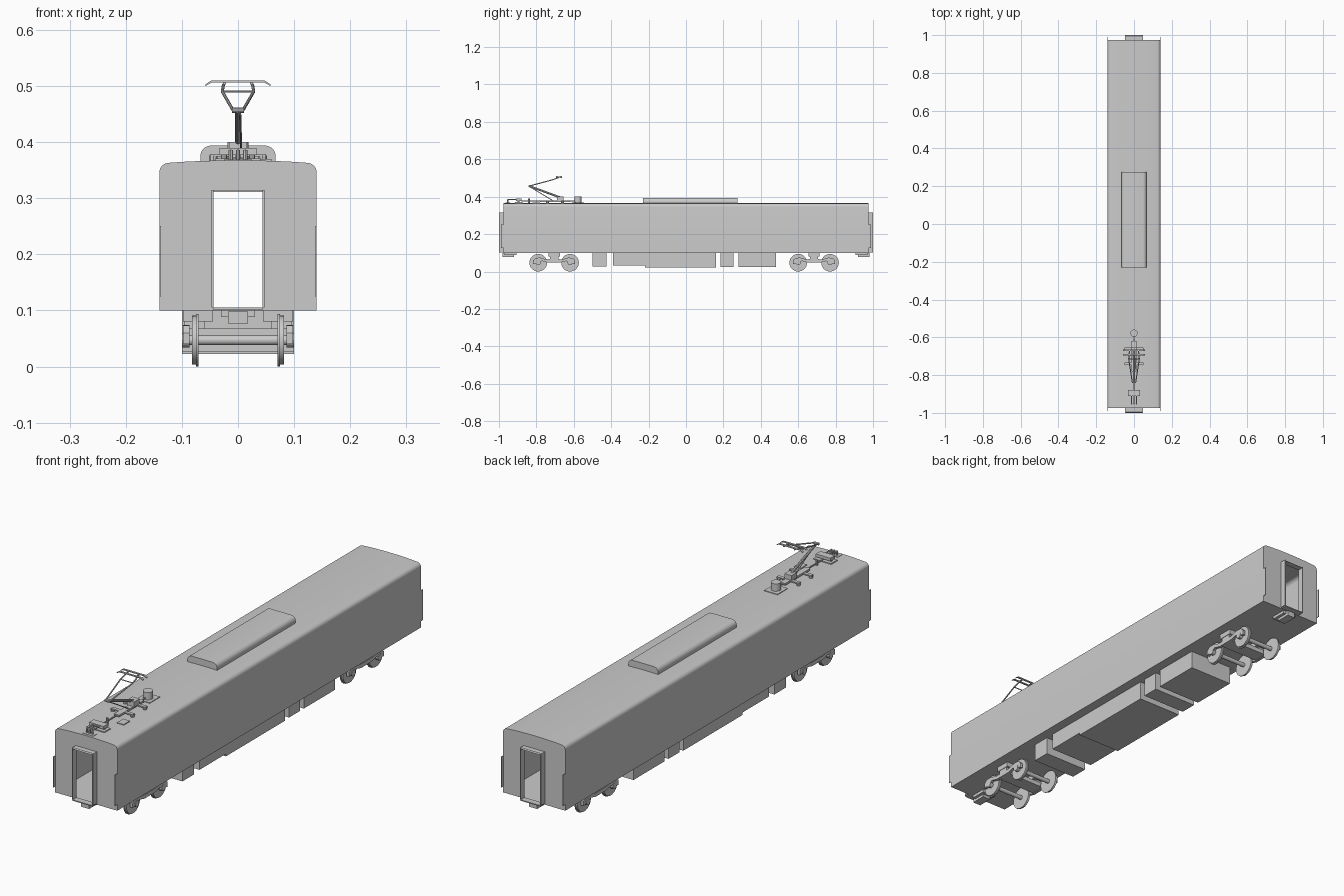
import bpy, bmesh, math
from mathutils import Vector

if "Cube" in bpy.data.objects:
    bpy.data.objects.remove(bpy.data.objects["Cube"])


def finish(name, bm, fix=True):
    if fix:
        bmesh.ops.recalc_face_normals(bm, faces=bm.faces)
    me = bpy.data.meshes.new(name)
    bm.to_mesh(me)
    bm.free()
    me.shade_smooth()
    me.set_sharp_from_angle(angle=math.radians(30))
    ob = bpy.data.objects.new(name, me)
    bpy.context.collection.objects.link(ob)
    return ob


def place(axis, t, p):
    # axis y: profile is (x, z); axis x: profile is (y, z)
    return (p[0], t, p[1]) if axis == 'y' else (t, p[0], p[1])


def extrude(name, pts, axis, a, b, caps=True):
    bm = bmesh.new()
    A = [bm.verts.new(place(axis, a, p)) for p in pts]
    B = [bm.verts.new(place(axis, b, p)) for p in pts]
    n = len(pts)
    for i in range(n):
        j = (i + 1) % n
        bm.faces.new((A[i], A[j], B[j], B[i]))
    if caps:
        bm.faces.new(A)
        bm.faces.new(B)
    return finish(name, bm)


def box(name, x0, x1, y0, y1, z0, z1):
    return extrude(name, [(x0, z0), (x1, z0), (x1, z1), (x0, z1)], 'y', y0, y1)


def rod(name, p, q, r, seg=10):
    p, q = Vector(p), Vector(q)
    bm = bmesh.new()
    bmesh.ops.create_cone(bm, cap_ends=True, segments=seg, radius1=r, radius2=r, depth=(q - p).length)
    rot = (q - p).to_track_quat('Z', 'Y').to_matrix().to_4x4()
    bmesh.ops.transform(bm, matrix=rot, verts=bm.verts)
    bmesh.ops.translate(bm, vec=(p + q) / 2, verts=bm.verts)
    return finish(name, bm)


# Car body: hollow shell with a doorway through both ends
W, L = 0.14, 0.975
half = [(W, 0.1)]
for i in range(7):
    a = math.radians(85) * i / 6
    half.append((W - 0.017 + 0.017 * math.cos(a), 0.346 + 0.017 * math.sin(a)))
half += [(x, 0.3675 - 0.0043 * (x / 0.124) ** 2) for x in (0.10, 0.07, 0.035)]
profile = half + [(0, 0.3675)] + [(-x, z) for x, z in reversed(half)]
D, DB, DT = 0.0435, 0.105, 0.311
door = [(-D, DB), (D, DB), (D, DT), (-D, DT)]

bm = bmesh.new()
rings = []
for y in (-L, L):
    outer = [bm.verts.new((x, y, z)) for x, z in profile]
    inner = [bm.verts.new((x, y, z)) for x, z in door]
    edges = [bm.edges.new((loop[i - 1], loop[i])) for loop in (outer, inner) for i in range(len(loop))]
    bmesh.ops.triangle_fill(bm, edges=edges, use_beauty=True)
    rings.append(outer)
for i in range(len(profile)):
    bm.faces.new((rings[0][i - 1], rings[0][i], rings[1][i], rings[1][i - 1]))
finish("car_body", bm)

# Rounded roof cooling unit
unit = [(0.067, 0.36)]
for i in range(6):
    a = math.radians(90) * i / 5
    unit.append((0.047 + 0.02 * math.cos(a), 0.376 + 0.018 * math.sin(a)))
extrude("roof_cooling_unit", unit + [(-x, z) for x, z in reversed(unit)], 'y', -0.23, 0.275)

# End fittings: gangway frame, corner guards, coupler
for s, end in ((-1, "front"), (1, "rear")):
    t = 0.004
    for sx in (-1, 1):
        box(end + "_gangway_side", *sorted((sx * D, sx * (D + t))), *sorted((s * L, s)), DB, DT + t)
        g = sorted((sx * 0.1375, sx * 0.14))
        box(end + "_corner_guard", *g, *sorted((s * L, s * 0.989)), 0.125, 0.25)
    # top hood slopes back towards the wall
    hood = [(s * L, DT), (s, DT), (s * 0.996, DT + t), (s * L, DT + t)]
    extrude(end + "_gangway_top", hood, 'x', -D, D)
    box(end + "_gangway_sill", -D, D, *sorted((s * L, s)), DB - 0.004, DB)
    box(end + "_coupler_pocket", -0.03, 0.03, *sorted((s * 0.905, s * 0.97)), 0.088, 0.1)
    box(end + "_coupler_head", -0.018, 0.018, *sorted((s * 0.92, s * 0.982)), 0.077, 0.098)

# Underfloor equipment boxes
for y0, y1, z in ((-0.5, -0.425, 0.027), (-0.39, -0.22, 0.032), (-0.22, 0.16, 0.022),
                  (0.185, 0.255, 0.025), (0.28, 0.48, 0.025)):
    box("underfloor_box", -0.1, 0.1, y0, y1, z, 0.1)

# Bogies
side = [(0.112, 0.04), (0.112, 0.06), (0.098, 0.073), (0.075, 0.074), (0.04, 0.064)]
low = [(0.035, 0.048), (0.065, 0.056), (0.085, 0.045)]
for c in (-0.705, 0.685):
    for dy in (-0.085, 0.085):
        y = c + dy
        rod("axle", (-0.098, y, 0.047), (0.098, y, 0.047), 0.009, 14)
        for s in (-1, 1):
            rod("wheel_tread", (s * 0.072, y, 0.047), (s * 0.082, y, 0.047), 0.0435, 32)
            rod("wheel_flange", (s * 0.0705, y, 0.047), (s * 0.0745, y, 0.047), 0.047, 32)
            rod("axle_box", (s * 0.086, y, 0.047), (s * 0.1, y, 0.047), 0.013, 12)
    ring = [(c - y, z) for y, z in side] + [(c + y, z) for y, z in reversed(side)]
    ring += [(c + y, z) for y, z in reversed(low)] + [(c - y, z) for y, z in low]
    for s in (-1, 1):
        extrude("bogie_side_frame", ring, 'x', s * 0.086, s * 0.098)
        box("bogie_spring_mount", *sorted((s * 0.045, s * 0.098)), c - 0.03, c + 0.03, 0.08, 0.1)
        box("bogie_spring", *sorted((s * 0.06, s * 0.096)), c - 0.022, c + 0.022, 0.06, 0.08)
    box("bogie_bolster", -0.09, 0.09, c - 0.03, c + 0.03, 0.05, 0.068)

# Pantograph base frame and insulators
for y in (-0.74, -0.66):
    box("pantograph_foot_beam", -0.05, 0.05, y - 0.007, y + 0.007, 0.374, 0.379)
    for s in (-1, 1):
        rod("pantograph_insulator", (s * 0.044, y, 0.362), (s * 0.044, y, 0.376), 0.008)
box("pantograph_base", -0.012, 0.012, -0.78, -0.62, 0.372, 0.38)
box("pantograph_hinge", -0.016, 0.016, -0.69, -0.655, 0.378, 0.4)

# Pantograph arms
elbow, top = (0, -0.838, 0.457), -0.68
rod("pantograph_lower_arm", (0, -0.67, 0.395), elbow, 0.0055)
rod("pantograph_control_rod", (0.006, -0.71, 0.378), (0.004, -0.83, 0.45), 0.002, 6)
rod("pantograph_elbow", (-0.011, -0.838, 0.457), (0.011, -0.838, 0.457), 0.005)
for s in (-1, 1):
    rod("pantograph_upper_arm", (s * 0.009, -0.838, 0.457), (s * 0.028, -0.715, 0.49), 0.0028, 8)
    rod("pantograph_upper_arm_tip", (s * 0.028, -0.715, 0.49), (s * 0.026, top, 0.502), 0.0028, 8)
    rod("pantograph_head_link", (s * 0.024, top - 0.012, 0.505), (s * 0.024, top + 0.018, 0.505), 0.003, 8)
rod("pantograph_cross_bar", (-0.028, -0.715, 0.49), (0.028, -0.715, 0.49), 0.002, 8)

# Contact strips with drooping ends
strip = [(0.058, 0.5), (0.058, 0.503), (0.048, 0.5095)]
under = [(0.047, 0.506)]
outline = [(-x, z) for x, z in strip] + [(x, z) for x, z in reversed(strip)]
outline += under + [(-x, z) for x, z in under]
for y in (-0.692, -0.668):
    extrude("contact_strip", outline, 'y', y - 0.004, y + 0.004)

# Lightning arrester drum on its plate
box("arrester_plate", -0.03, 0.03, -0.61, -0.545, 0.364, 0.37)
rod("arrester_drum", (0, -0.578, 0.368), (0, -0.578, 0.4), 0.019, 20)
rod("roof_cable", (0, -0.62, 0.376), (0, -0.58, 0.376), 0.003, 8)

# Roof switch gear at the front end
box("switch_base", -0.04, 0.04, -0.915, -0.875, 0.364, 0.371)
box("switch_case", -0.033, 0.033, -0.91, -0.88, 0.377, 0.389)
for s in (-1, 1):
    rod("switch_leg", (s * 0.025, -0.895, 0.369), (s * 0.025, -0.895, 0.38), 0.006)
box("cable_end_plate", -0.025, 0.025, -0.965, -0.94, 0.364, 0.369)
for x in (-0.013, 0, 0.013):
    rod("switch_cable", (x, -0.955, 0.384), (x, -0.905, 0.384), 0.003, 8)
    rod("cable_post", (x, -0.952, 0.366), (x, -0.952, 0.386), 0.004, 8)
rod("roof_bus_bar", (0, -0.88, 0.376), (0, -0.77, 0.376), 0.003, 8)
rod("bus_bar_post", (0, -0.84, 0.364), (0, -0.84, 0.389), 0.005)
box("roof_step_plate", 0.03, 0.06, -0.82, -0.78, 0.366, 0.37)
